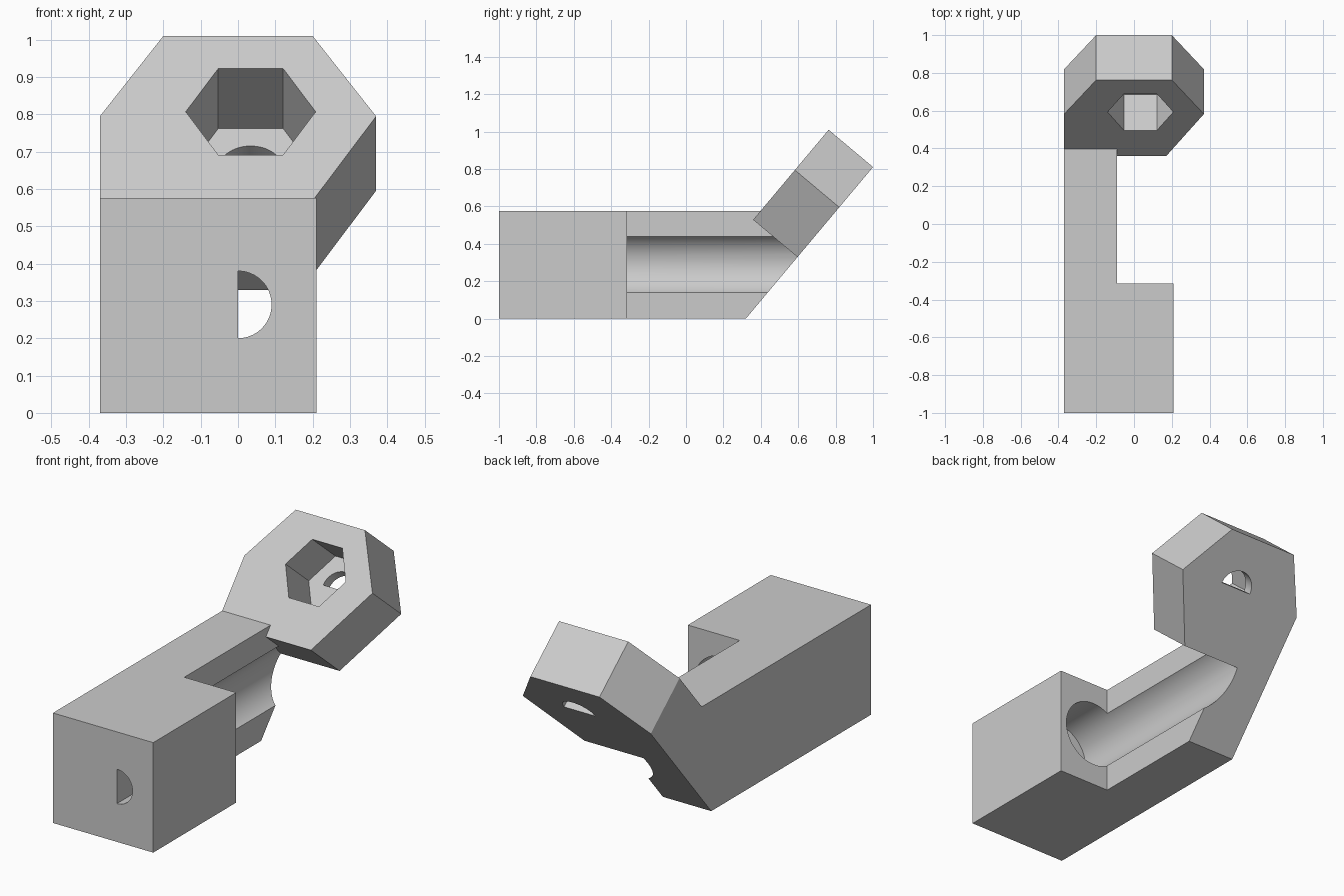
import bpy, bmesh
from math import sin, cos, pi, radians
from mathutils import Matrix, Vector

cube = bpy.data.objects.get("Cube")
if cube:
    bpy.data.objects.remove(cube, do_unlink=True)

grey = bpy.data.materials.new("plain_grey")
grey.use_nodes = True
grey.diffuse_color = (0.6, 0.6, 0.6, 1)
grey.node_tree.nodes["Principled BSDF"].inputs["Base Color"].default_value = (0.6, 0.6, 0.6, 1)


def arc(r, start=0, sweep=2 * pi, n=64, closed=True):
    """Points on a circle, or on an arc that includes both ends."""
    steps = n if closed else n - 1
    return [(r * cos(start + sweep * i / steps), r * sin(start + sweep * i / steps)) for i in range(n)]


def prism(name, outline, depth, frame=Matrix(), cut=None):
    """Extrude an outline along local z, placed by frame; optionally bisect by a plane."""
    bm = bmesh.new()
    face = bm.faces.new([bm.verts.new((x, y, 0)) for x, y in outline])
    top = bmesh.ops.extrude_face_region(bm, geom=[face])["geom"]
    bmesh.ops.translate(bm, vec=(0, 0, depth), verts=[v for v in top if isinstance(v, bmesh.types.BMVert)])
    bm.transform(frame)
    if cut:
        bmesh.ops.bisect_plane(bm, geom=bm.verts[:] + bm.edges[:] + bm.faces[:],
                               plane_co=cut[0], plane_no=cut[1], clear_outer=True)
        bmesh.ops.holes_fill(bm, edges=[e for e in bm.edges if e.is_boundary])
    bmesh.ops.recalc_face_normals(bm, faces=bm.faces)
    mesh = bpy.data.meshes.new(name)
    bm.to_mesh(mesh)
    bm.free()
    mesh.materials.append(grey)
    obj = bpy.data.objects.new(name, mesh)
    bpy.context.scene.collection.objects.link(obj)
    return obj


def combine(target, tool, operation):
    """Apply a boolean and remove the helper."""
    tool.hide_render = True
    mod = target.modifiers.new(operation.lower(), "BOOLEAN")
    mod.operation, mod.solver, mod.object = operation, "EXACT", tool
    bpy.context.view_layer.update()
    result = target.evaluated_get(bpy.context.evaluated_depsgraph_get())
    mesh = bpy.data.meshes.new_from_object(result)
    target.modifiers.remove(mod)
    target.data = mesh
    bpy.data.objects.remove(tool, do_unlink=True)


# Frames: the tilted head, bores running toward the front, the scoop along x
tilt = radians(50)
foot = Vector((0, 0.32, 0))
head_frame = Matrix.Translation(foot) @ Matrix.Rotation(tilt, 4, "X")


def bore_frame(y):
    return Matrix.Translation((0, y, 0.29)) @ Matrix.Rotation(pi / 2, 4, "X")


scoop_frame = Matrix.Translation((-0.5, -0.048, 0.769)) @ Matrix(
    ((0, 0, 1, 0), (1, 0, 0, 0), (0, 1, 0, 0), (0, 0, 0, 1)))

# Block and arm: an L in plan, trimmed by the sloping back
left, right, inner, shoulder = -0.37, 0.21, -0.09, -0.315
plan = [(left, -1), (right, -1), (right, shoulder), (inner, shoulder), (inner, 1), (left, 1)]
bracket = prism("bracket", plan, 0.575, cut=(foot, Vector((0, sin(tilt), -cos(tilt)))))

# Scoop across the arm, wide bore from behind, and half-round hole to the front
combine(bracket, prism("scoop_cutter", arc(0.328, n=96), 0.45, scoop_frame), "DIFFERENCE")
combine(bracket, prism("bore_cutter", arc(0.175), 1.785, bore_frame(1.2)), "DIFFERENCE")
half_right = arc(0.09, -pi / 2, pi, 33, closed=False)
combine(bracket, prism("front_hole_cutter", half_right, 0.7, bore_frame(-0.5)), "DIFFERENCE")

# Tilted head slab
outline = [(left, 0.43), (0.17, 0.43), (0.37, 0.777), (0.2, 1.058), (-0.2, 1.058), (left, 0.777)]
head = prism("head", outline, 0.31, head_frame)

# Hexagonal pocket and half-round hole through the head
centre = Matrix.Translation((0.034, 0.793, 0))
pocket = prism("pocket_cutter", arc(0.174, n=6), 0.4,
               head_frame @ centre @ Matrix.Translation((0, 0, 0.06)))
combine(head, pocket, "DIFFERENCE")
half_up = arc(0.09, 0, pi, 33, closed=False)
hole = prism("head_hole_cutter", half_up, 0.3, head_frame @ centre @ Matrix.Translation((0, 0, -0.1)))
combine(head, hole, "DIFFERENCE")
combine(bracket, head, "UNION")

# Smooth the curved walls, keep the edges crisp
bpy.ops.object.select_all(action="DESELECT")
bracket.select_set(True)
bpy.context.view_layer.objects.active = bracket
bpy.ops.object.shade_smooth_by_angle(angle=radians(25))
